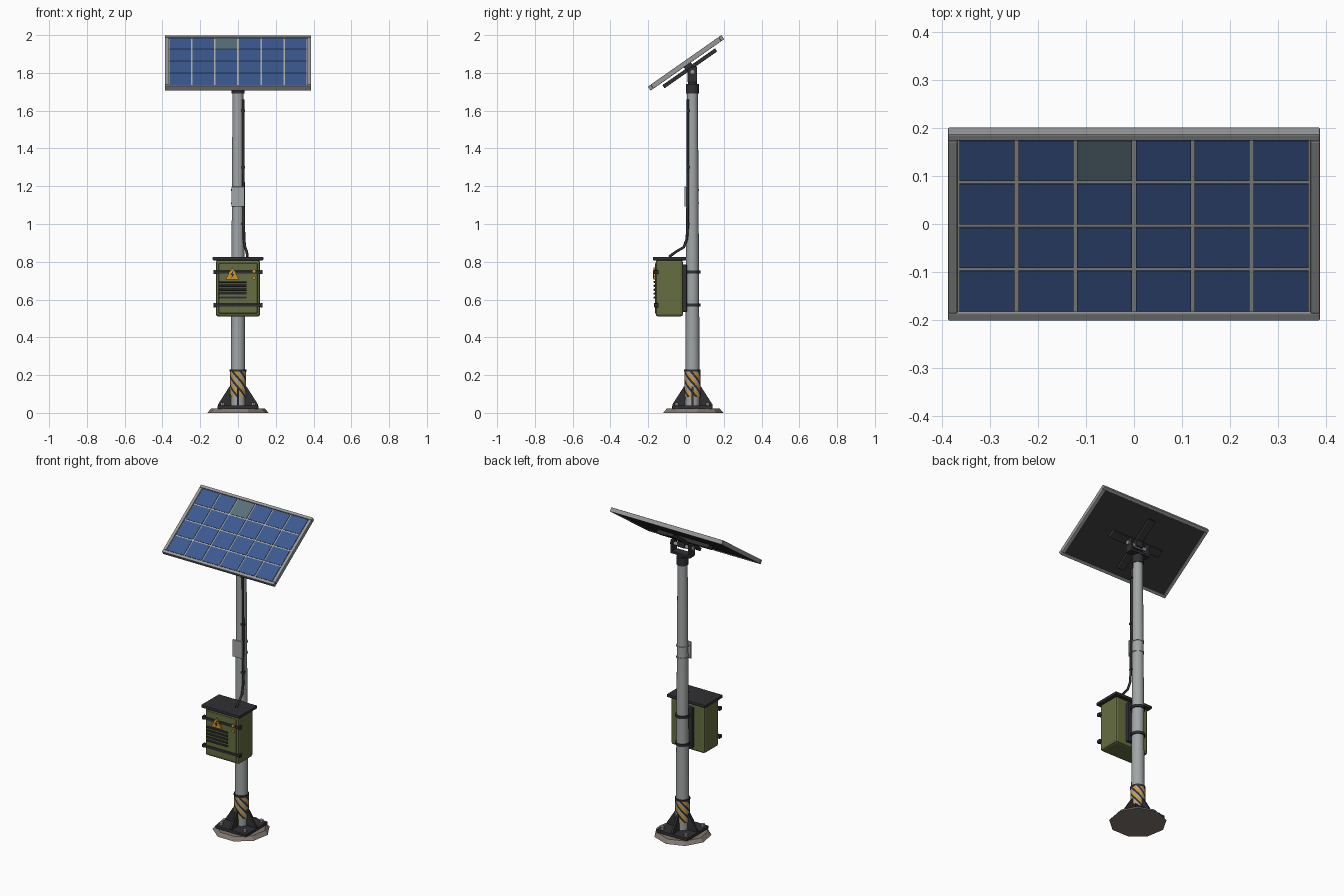
import bpy, bmesh, math
from mathutils import Matrix, Vector

if "Cube" in bpy.data.objects:
    bpy.data.objects.remove(bpy.data.objects["Cube"])


def material(name, *rgb):
    m = bpy.data.materials.new(name)
    m.use_nodes = True
    m.diffuse_color = (*rgb, 1)
    m.node_tree.nodes["Principled BSDF"].inputs["Base Color"].default_value = (*rgb, 1)
    return m


STEEL = material("galvanised steel", .36, .38, .38)
FRAME = material("frame aluminium", .31, .32, .32)
BLACK = material("black metal", .03, .03, .034)
BLUE = material("cell blue", .045, .1, .28)
SLATE = material("dull cell", .1, .16, .19)
GRID = material("pale backing", .45, .45, .42)
GREEN = material("olive paint", .13, .155, .05)
YELLOW = material("warning yellow", .65, .3, .025)
CONCRETE = material("concrete", .22, .185, .16)

PY = 0.034                                   # pole axis
TILT = Matrix.Translation((0, 0, 1.853)) @ Matrix.Rotation(math.radians(35), 4, 'X')


def finish(name, bm, mats, bevel=0, smooth=False, M=None):
    if M:
        bm.transform(M)
    bmesh.ops.recalc_face_normals(bm, faces=bm.faces)
    me = bpy.data.meshes.new(name)
    bm.to_mesh(me)
    bm.free()
    ob = bpy.data.objects.new(name, me)
    bpy.context.collection.objects.link(ob)
    for m in mats:
        me.materials.append(m)
    if bevel:
        mod = ob.modifiers.new("bevel", 'BEVEL')
        mod.width, mod.segments = bevel, 2
    if smooth:
        bpy.ops.object.select_all(action='DESELECT')
        ob.select_set(True)
        bpy.context.view_layer.objects.active = ob
        bpy.ops.object.shade_smooth_by_angle(angle=math.radians(40))
    return ob


def add_box(bm, c, s):
    M = Matrix.Translation(c) @ Matrix.Diagonal((*s, 1))
    verts = bmesh.ops.create_cube(bm, size=1, matrix=M)["verts"]
    return {f for v in verts for f in v.link_faces}


def box(name, c, s, mat, bevel=0, M=None):
    bm = bmesh.new()
    add_box(bm, c, s)
    return finish(name, bm, [mat], bevel, M=M)


def cylinder(name, c, r1, r2, h, mat, n=20, axis=None, smooth=True):
    bm = bmesh.new()
    M = Matrix.Translation(c)
    if axis:
        M = M @ Matrix.Rotation(math.pi / 2, 4, axis)
    bmesh.ops.create_cone(bm, cap_ends=True, segments=n, radius1=r1, radius2=r2, depth=h, matrix=M)
    return finish(name, bm, [mat], smooth=smooth)


def prism(name, pts, depth, mat, M):
    # outline in local XZ, thickness along local Y
    bm = bmesh.new()
    f = bm.faces.new([bm.verts.new((x, -depth / 2, z)) for x, z in pts])
    ext = bmesh.ops.extrude_face_region(bm, geom=[f])["geom"]
    bmesh.ops.translate(bm, vec=(0, depth, 0), verts=[v for v in ext if isinstance(v, bmesh.types.BMVert)])
    return finish(name, bm, [mat], M=M)


# Foundation, base plate, bolts and gussets
cylinder("concrete_pad", (0, PY, .011), .165, .145, .022, CONCRETE, n=9, smooth=False)
box("base_plate", (0, PY, .03), (.215, .215, .018), BLACK, .003)
for sx in (-1, 1):
    for sy in (-1, 1):
        cylinder("anchor_bolt", (sx * .082, PY + sy * .082, .046), .012, .012, .016, FRAME, n=6, smooth=False)
for k in range(4):
    M = Matrix.Translation((0, PY, 0)) @ Matrix.Rotation(k * math.pi / 2, 4, 'Z')
    prism("gusset", [(.03, .038), (.105, .038), (.105, .046), (.045, .14), (.03, .14)], .012, BLACK, M)

# Pole
cylinder("pole", (0, PY, .865), .039, .029, 1.67, STEEL, n=24)

# Hazard sleeve: twisted columns painted in turn
bm = bmesh.new()
COLS, ROWS = 18, 8
rings = []
for j in range(ROWS + 1):
    ring = []
    for i in range(COLS):
        a = math.tau * i / COLS - j * .36
        ring.append(bm.verts.new((.043 * math.cos(a), PY + .043 * math.sin(a), .085 + j * .0172)))
    rings.append(ring)
for j in range(ROWS):
    for i in range(COLS):
        k = (i + 1) % COLS
        f = bm.faces.new((rings[j][i], rings[j][k], rings[j + 1][k], rings[j + 1][i]))
        f.material_index = i % 3
bm.faces.new(rings[0][::-1])
bm.faces.new(rings[-1])
finish("hazard_sleeve", bm, [STEEL, BLACK, YELLOW], smooth=True)
cylinder("sleeve_band", (0, PY, .224), .044, .044, .012, BLACK)

# Blank marker plate with its strap
box("marker_plate", (0, -.003, 1.145), (.07, .012, .105), STEEL, .003)
for z in (1.11, 1.18):
    cylinder("marker_strap", (0, PY, z), .036, .036, .008, STEEL)

# Equipment cabinet
box("cabinet_body", (0, -.088, .66), (.235, .145, .3), GREEN, .014)
box("cabinet_door", (0, -.16, .66), (.205, .008, .265), GREEN, .003)
box("cabinet_lid", (0, -.087, .817), (.268, .176, .019), BLACK, .005)
box("mount_plate", (0, -.008, .66), (.09, .024, .25), BLACK, .003)
for z in (.57, .745):
    box("cabinet_bar", (0, -.164, z), (.262, .012, .016), BLACK, .003)
    for s in (-1, 1):
        box("bar_end", (s * .124, -.158, z), (.014, .024, .022), BLACK, .003)
    cylinder("pole_clamp", (0, PY, z), .042, .042, .016, BLACK)
for i in range(5):
    box("vent_slat", (-.027, -.166, .61 + i * .021), (.145, .01, .011), BLACK, .002)
FACE = Matrix.Translation((-.03, -.168, .735))
prism("warning_triangle", [(-.036, -.028), (.036, -.028), (0, .036)], .008, YELLOW, FACE)
prism("warning_bolt", [(.004, .018), (-.011, -.006), (-.002, -.006), (-.005, -.023), (.011, .001), (.002, .001)],
      .004, BLACK, Matrix.Translation((0, -.005, 0)) @ FACE)
for z in (.715, .752):
    cylinder("latch", (.085, -.166, z), .009, .009, .012, YELLOW, n=10, axis='X')

# Power cable
curve = bpy.data.curves.new("power_cable", 'CURVE')
curve.dimensions = '3D'
curve.bevel_depth, curve.bevel_resolution = .007, 2
path = [(.027, .01, 1.66), (.028, .01, 1.3), (.031, .008, .98), (.032, .004, .92), (.037, -.012, .877), (.046, -.05, .855), (.05, -.09, .826)]
sp = curve.splines.new('POLY')
sp.points.add(len(path) - 1)
for p, co in zip(sp.points, path):
    p.co = (*co, 1)
curve.use_fill_caps = True
curve.materials.append(BLACK)
bpy.context.collection.objects.link(bpy.data.objects.new("power_cable", curve))
for z in (1.0, 1.3, 1.6):
    box("cable_clip", (.027, .012, z), (.02, .02, .012), BLACK)

# Pole head and tilting yoke
cylinder("head_collar", (0, PY, 1.715), .034, .034, .05, BLACK)
cylinder("head_neck", (0, PY, 1.745), .024, .024, .02, BLACK)
box("yoke_base", (0, PY, 1.757), (.136, .05, .016), BLACK, .003)
for s in (-1, 1):
    box("yoke_arm", (s * .062, PY, 1.793), (.014, .05, .08), BLACK, .003)
    cylinder("pivot_nut", (s * .072, PY, 1.805), .014, .014, .012, FRAME, n=6, axis='Y', smooth=False)
cylinder("pivot_rod", (0, PY, 1.805), .011, .011, .13, FRAME, n=12, axis='Y')
box("pivot_block", (0, PY, 1.82), (.05, .035, .045), BLACK, .003)

# Panel supports, in the tilted frame
box("long_rail", (0, 0, -.035), (.045, .34, .02), BLACK, .003, TILT)
box("cross_rail", (0, 0, -.023), (.36, .045, .024), BLACK, .003, TILT)

# Panel frame and backing
W, L, T = .775, .475, .026
for s in (-1, 1):
    box("frame_end", (0, s * (L / 2 - .009), 0), (W, .018, T), FRAME, .003, TILT)
    box("frame_side", (s * (W / 2 - .01), 0, 0), (.02, L - .036, T), FRAME, .003, TILT)
box("panel_back", (0, 0, -.005), (W - .03, L - .03, .008), BLACK, M=TILT)
box("panel_backing", (0, 0, .002), (W - .03, L - .03, .006), GRID, M=TILT)

# Cells, one of them dull
bm = bmesh.new()
DX, DY = .1225, .1105
for i in range(6):
    for j in range(4):
        faces = add_box(bm, ((i - 2.5) * DX, (j - 1.5) * DY, .006), (DX - .008, DY - .008, .004))
        for f in faces:
            f.material_index = int((i, j) == (2, 3))
finish("solar_cells", bm, [BLUE, SLATE], M=TILT)
